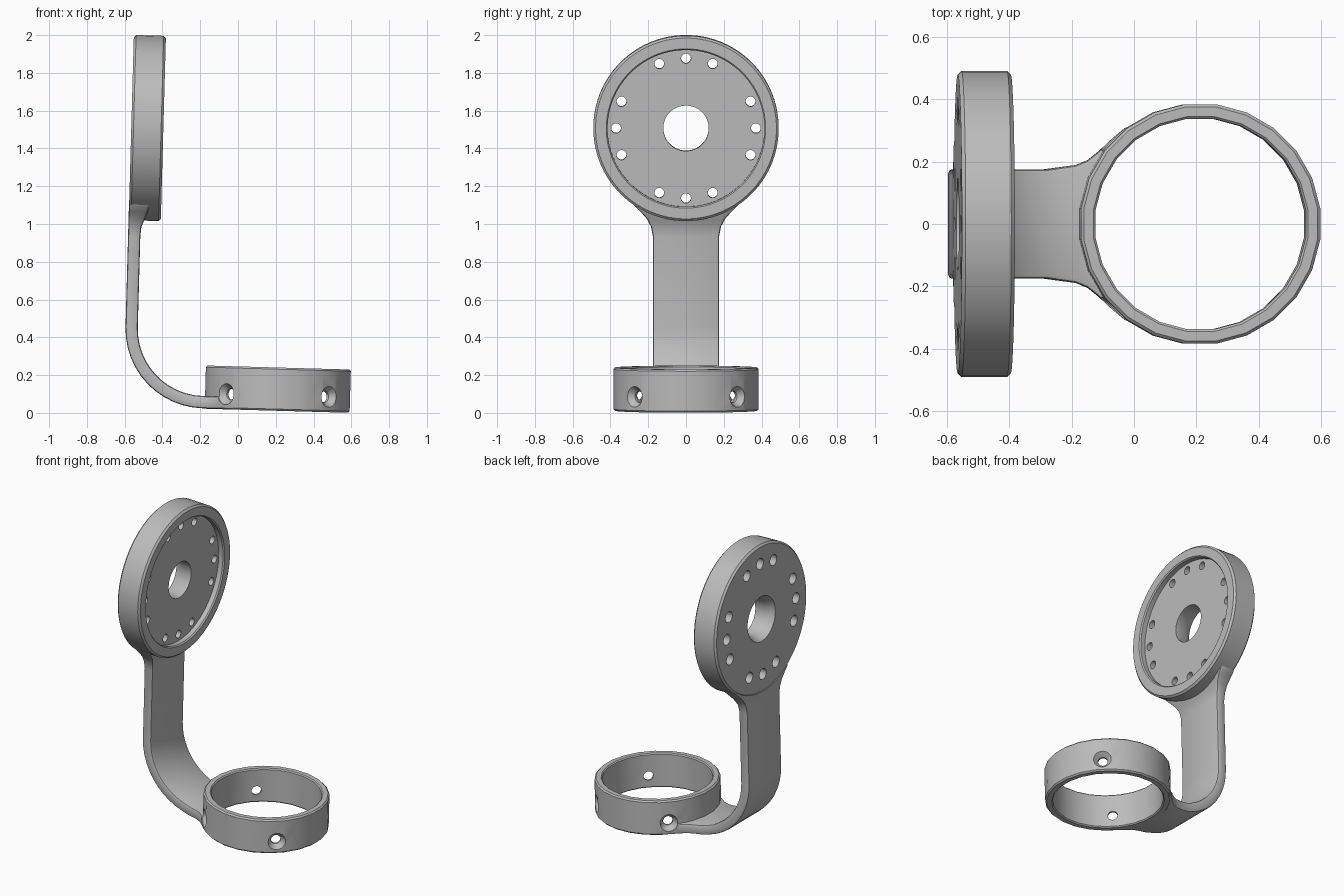
import bpy, bmesh, math
from mathutils import Matrix, Vector

if "Cube" in bpy.data.objects:
    bpy.data.objects.remove(bpy.data.objects["Cube"])

grey = bpy.data.materials.new("satin grey")
grey.use_nodes = True
grey.diffuse_color = (0.5, 0.5, 0.5, 1)
grey.node_tree.nodes["Principled BSDF"].inputs["Base Color"].default_value = (0.5, 0.5, 0.5, 1)

LEAN = Matrix.Rotation(math.radians(1.6), 4, 'Y')    # whole bracket leans slightly
TO_X = Matrix.Rotation(math.pi / 2, 4, 'Y')          # turns a z axis into an x axis
DISC = Matrix.Translation((-0.522, 0, 1.494)) @ TO_X
RING = Matrix.Translation((0.207, 0, 0))


def loft(name, rings, closed, matrix=Matrix()):
    """Skin a list of point rings; closed joins last to first, otherwise caps the ends."""
    bm = bmesh.new()
    loops = [[bm.verts.new(matrix @ Vector(p)) for p in ring] for ring in rings]
    n = len(loops[0])
    pairs = list(zip(loops, loops[1:]))
    if closed:
        pairs.append((loops[-1], loops[0]))
    else:
        bm.faces.new(loops[0])
        bm.faces.new(loops[-1])
    for a, b in pairs:
        for i in range(n):
            j = (i + 1) % n
            bm.faces.new((a[i], a[j], b[j], b[i]))
    bmesh.ops.recalc_face_normals(bm, faces=bm.faces)
    mesh = bpy.data.meshes.new(name)
    bm.to_mesh(mesh)
    bm.free()
    mesh.materials.append(grey)
    obj = bpy.data.objects.new(name, mesh)
    bpy.context.collection.objects.link(obj)
    return obj


def lathe(name, profile, segments, matrix=Matrix(), closed=True):
    """Revolve (radius, height) points about z."""
    angles = [(i + 0.5) * math.tau / segments for i in range(segments)]
    rings = [[(r * math.cos(a), r * math.sin(a), h) for a in angles] for r, h in profile]
    return loft(name, rings, closed, matrix)


def apply(obj, modifier):
    bpy.ops.object.select_all(action='DESELECT')
    bpy.context.view_layer.objects.active = obj
    obj.select_set(True)
    bpy.ops.object.modifier_apply(modifier=modifier.name)


def cut(obj, cutter):
    mod = obj.modifiers.new("cut", 'BOOLEAN')
    mod.operation = 'DIFFERENCE'
    mod.solver = 'EXACT'
    mod.object = cutter
    apply(obj, mod)


# Mounting disc with shallow front recess and flared centre bore
disc = lathe("mounting_disc", [
    (0.148, -0.085), (0.12, -0.03), (0.12, 0.045), (0.415, 0.045), (0.415, 0.077),
    (0.422, 0.085), (0.479, 0.085), (0.491, 0.073), (0.491, -0.073), (0.479, -0.085)],
    72, DISC)

# Clamp ring
ring = lathe("clamp_ring", [
    (0.34, 0.024), (0.347, 0.017), (0.378, 0.017), (0.387, 0.026),
    (0.387, 0.237), (0.378, 0.246), (0.347, 0.246), (0.34, 0.239)], 24, RING)

# Arm: stations of (back point, inward normal, half width, thickness)
THICK, BEND = 0.065, 0.42
BACK, BASE = -0.608, 0.019
stations = []
for z, w, t in [(1.09, 0.28, 0.11), (1.05, 0.24, 0.10), (1.01, 0.205, 0.085),
                (0.97, 0.185, 0.069), (0.92, 0.175, THICK)]:
    stations.append((Vector((BACK, 0, z)), Vector((1, 0, 0)), w, t))
centre = Vector((BACK + BEND, 0, BASE + BEND))
for i in range(13):
    a = math.radians(7.5 * i)
    inward = Vector((math.cos(a), 0, math.sin(a)))
    flare = 0.175 + 0.007 * max(0, i - 10)
    stations.append((centre - inward * BEND, inward, flare, THICK))
for x, w in [(-0.15, 0.205), (-0.115, 0.233), (-0.07, 0.275), (-0.02, 0.316)]:
    stations.append((Vector((x, 0, BASE)), Vector((0, 0, 1)), w, THICK))

sections = []
for p, n, w, t in stations:
    side = Vector((0, w, 0))
    sections.append([p - side, p + side, p + n * t + side, p + n * t - side])
arm = loft("bent_arm", sections, False)
bevel = arm.modifiers.new("soft_edges", 'BEVEL')
bevel.width = 0.012
bevel.segments = 2
bevel.limit_method = 'ANGLE'
bevel.angle_limit = math.radians(50)
apply(arm, bevel)

# Trim the arm where it meets the disc and the ring
cutters = [
    lathe("disc_trim", [(0.483, -0.3), (0.483, 0.3)], 72, DISC, False),
    lathe("ring_trim", [(0.372, -0.3), (0.372, 0.6)], 24, RING, False)]
for c in cutters:
    cut(arm, c)

# Twelve counterbored bolt holes: three around each quarter direction
for quarter in range(4):
    for step in (-22.5, 0, 22.5):
        a = math.radians(90 * quarter + step)
        place = DISC @ Matrix.Translation((0.37 * math.cos(a), 0.37 * math.sin(a), 0))
        c = lathe("bolt_hole", [(0.036, -0.2), (0.036, -0.03), (0.026, -0.03), (0.026, 0.2)],
                  20, place, False)
        cut(disc, c)
        cutters.append(c)

# Four countersunk screw holes through the ring wall
for quarter in range(4):
    a = math.radians(45 + 90 * quarter)
    place = RING @ Matrix.Translation((0, 0, 0.098)) @ Matrix.Rotation(a, 4, 'Z') @ TO_X
    c = lathe("screw_hole", [(0.03, 0.2), (0.03, 0.352), (0.057, 0.386), (0.057, 0.46)],
              24, place, False)
    cut(ring, c)
    cut(arm, c)
    cutters.append(c)

for c in cutters:
    bpy.data.objects.remove(c)

# Lean the bracket and shade it
for obj in (disc, ring, arm):
    obj.data.transform(LEAN)
    bpy.ops.object.select_all(action='DESELECT')
    bpy.context.view_layer.objects.active = obj
    obj.select_set(True)
    bpy.ops.object.shade_smooth_by_angle(angle=math.radians(30))
